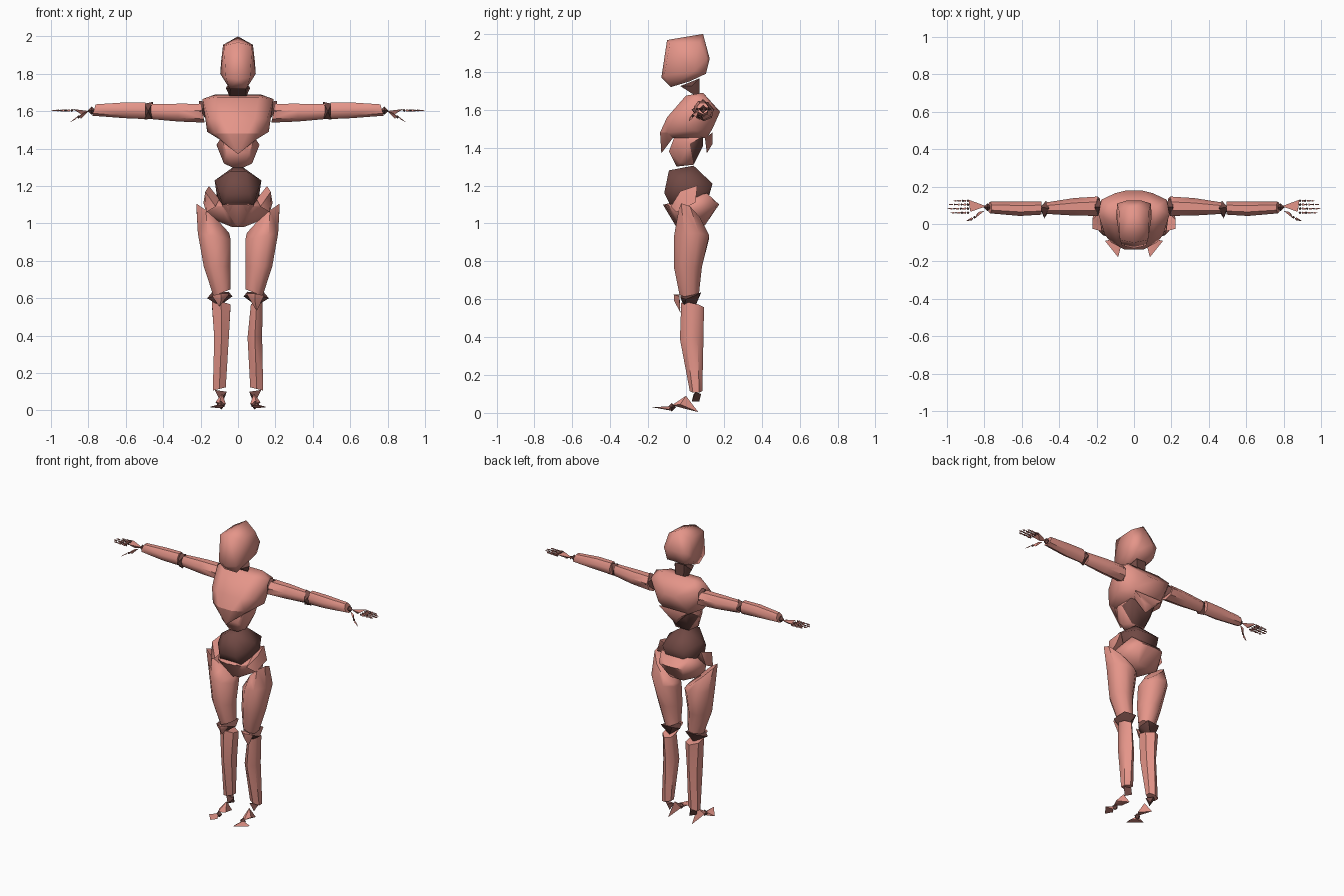
import bpy, bmesh, math
from mathutils import Vector


def material(name, rgb):
    m = bpy.data.materials.new(name)
    m.diffuse_color = (*rgb, 1)
    return m


SKIN = material("salmon_clay", (0.78, 0.30, 0.25))
JOINT = material("dark_brown_joint", (0.165, 0.067, 0.058))


def finish(name, bm, mat, angle=50):
    bmesh.ops.recalc_face_normals(bm, faces=bm.faces)
    me = bpy.data.meshes.new(name)
    bm.to_mesh(me)
    bm.free()
    me.materials.append(mat)
    me.shade_smooth()
    me.set_sharp_from_angle(angle=math.radians(angle))
    ob = bpy.data.objects.new(name, me)
    bpy.context.collection.objects.link(ob)
    return ob


def hull(name, pts, mirror=True, angle=50, mat=SKIN):
    """Faceted block around a few corner points, optionally symmetric in x."""
    bm = bmesh.new()
    allp = set(pts)
    if mirror:
        allp |= {(-x, y, z) for x, y, z in pts}
    for p in sorted(allp):
        bm.verts.new(p)
    bmesh.ops.convex_hull(bm, input=bm.verts)
    junk = [v for v in bm.verts if not v.link_faces]
    bmesh.ops.delete(bm, geom=junk, context='VERTS')
    return finish(name, bm, mat, angle)


def loft(name, sections, sides=7, mat=SKIN):
    """Skin rings given as (centre, half axis a, half axis b)."""
    bm = bmesh.new()
    rings = []
    for c, a, b in sections:
        c, a, b = Vector(c), Vector(a), Vector(b)
        rings.append([bm.verts.new(c + a * math.cos(t) + b * math.sin(t))
                      for t in (2 * math.pi * (i + 0.5) / sides for i in range(sides))])
    for r, q in zip(rings, rings[1:]):
        for i in range(sides):
            j = (i + 1) % sides
            bm.faces.new((r[i], r[j], q[j], q[i]))
    bm.faces.new(rings[0][::-1])
    bm.faces.new(rings[-1])
    return finish(name, bm, mat)


def knuckle(name, c, r):
    """Small dark eight-sided joint."""
    x, y, z = c
    hull(name, [(x + r, y, z), (x - r, y, z), (x, y + r, z), (x, y - r, z),
                (x, y, z + r), (x, y, z - r)], False, 20, JOINT)


# Head and neck
hull("head", [(0, .09, 2.0), (.08, .07, 1.955), (.075, -.085, 1.95), (0, -.10, 1.968),
              (.095, .04, 1.80), (.09, .11, 1.87), (.07, .105, 1.79), (.065, -.115, 1.78),
              (0, -.13, 1.77), (.045, -.08, 1.72), (.05, .02, 1.75), (.04, .125, 1.87)], angle=75)
hull("neck", [(.065, .03, 1.725), (.04, -.03, 1.725), (.035, .07, 1.765),
              (.045, .04, 1.68), (.03, .07, 1.67)], mat=JOINT)

# Chest with front and back wedges
hull("chest", [(.19, .05, 1.665), (.175, .13, 1.64), (.12, .09, 1.69), (.11, 0, 1.675),
               (.10, .165, 1.60), (.04, .18, 1.59), (.155, -.06, 1.56), (.165, .05, 1.49),
               (.09, -.10, 1.56), (.12, -.10, 1.48), (.05, -.137, 1.48), (.10, -.07, 1.45),
               (.08, .11, 1.45), (.11, .14, 1.50)], angle=60)
hull("chest_front_wedge", [(.12, -.10, 1.48), (.05, -.137, 1.48), (.10, -.07, 1.45), (0, -.13, 1.37)])
hull("chest_back_wedge", [(.11, .14, 1.48), (.08, .10, 1.45), (.03, .14, 1.42), (0, .11, 1.37)])

# Abdomen, dark on the spine side
abdomen = hull("abdomen", [(.09, -.06, 1.46), (.09, .09, 1.46), (.115, .02, 1.42),
                           (.06, -.09, 1.38), (.075, -.03, 1.32), (.03, -.05, 1.30),
                           (.05, .04, 1.31), (.06, .09, 1.41)])
abdomen.data.materials.append(JOINT)
for face in abdomen.data.polygons:
    face.material_index = int(face.normal.y > 0.4)

# Waist joint and pelvis
hull("waist", [(.02, .04, 1.305), (.04, -.09, 1.28), (.125, 0, 1.23), (.11, -.06, 1.19),
               (.06, -.115, 1.16), (.08, .14, 1.21), (.11, .07, 1.13), (.05, .10, 1.07),
               (.08, -.08, 1.09)], angle=60, mat=JOINT)
hull("pelvis", [(.15, -.01, 1.10), (.165, .03, 1.06), (.09, .165, 1.10), (.03, .175, 1.10),
                (.11, .11, 1.16), (.09, -.08, 1.09), (.05, -.115, 1.10), (.03, -.03, .98),
                (.05, .10, .99), (.13, .06, 1.02)], angle=60)
hull("pelvis_front_wedge", [(.085, -.10, 1.10), (0, -.122, 1.10), (0, -.05, .98), (.07, -.02, 1.05)])

for s, side in ((-1, "left"), (1, "right")):
    # Hip blades
    hull(side + "_hip", [(s * .175, -.03, 1.17), (s * .155, .06, 1.20), (s * .10, .02, 1.13),
                         (s * .17, -.05, 1.06), (s * .185, .05, 1.11), (s * .12, -.08, 1.09)], False)
    # Thigh, cut at a slant where it meets the hip
    loft(side + "_thigh", [
        ((s * .135, .03, 1.02), (s * .095, -.035, .085), (0, .06, -.02)),
        ((s * .127, .03, .93), (s * .095, 0, .02), (0, .10, 0)),
        ((s * .112, .01, .77), (s * .077, 0, 0), (0, .08, 0)),
        ((s * .085, .017, .63), (s * .05, 0, -.02), (0, .055, 0))], 8)
    # Knee joint and kneecap
    low = .53 if s > 0 else .555
    hull(side + "_knee", [(s * .03, .02, .61), (s * .165, .0, .60), (s * .13, -.03, .61),
                          (s * .06, -.03, .62), (s * .05, .08, .635), (s * .14, .075, .63),
                          (s * .10, -.01, .56), (s * .09, .05, .565)], False, mat=JOINT)
    hull(side + "_kneecap", [(s * .045, -.035, .625), (s * .14, -.035, .615), (s * .09, -.065, .625),
                             (s * .09, -.062, .59), (s * .10, -.03, low)], False)
    # Shin
    top_c, mid_c = (.10, .09) if s > 0 else (.09, .088)
    top_r = .036 if s > 0 else .058
    loft(side + "_shin", [
        ((s * top_c, .035, .57), (s * top_r, 0, .01), (0, .06, -.012)),
        ((s * mid_c, .03, .39), (s * .045, 0, 0), (0, .062, 0)),
        ((s * .10, .053, .115), (s * .04, 0, -.01), (0, .033, 0))], 6)
    # Ankle joint
    hull(side + "_ankle", [(s * .06, .04, .10), (s * .125, .05, .11), (s * .09, .08, .10),
                           (s * .10, .03, .06), (s * .075, .07, .06)], False, mat=JOINT)
    # Foot, ball joint and toe wedges
    hull(side + "_foot", [(s * .085, 0, .09), (s * .09, .065, .004), (s * .12, -.03, .045),
                          (s * .065, -.04, .035), (s * .10, -.075, .04)], False)
    knuckle(side + "_toe_joint", (s * .09, -.075, .03), .022)
    hull(side + "_toes", [(s * .155, -.09, .018), (s * .085, -.178, .03), (s * .07, -.12, .02),
                          (s * .095, -.08, .035), (s * .10, -.08, .012)], False)

    # Shoulder joint, upper arm, elbow joint, forearm
    hull(side + "_shoulder", [(s * .15, .09, 1.65), (s * .21, .09, 1.655), (s * .205, .04, 1.60),
                              (s * .205, .15, 1.60), (s * .16, .09, 1.545)], False, mat=JOINT)
    loft(side + "_upper_arm", [
        ((s * .19, .095, 1.592), (s * .012, 0, .053), (0, .053, 0)),
        ((s * .32, .092, 1.595), (0, 0, .05), (0, .048, 0)),
        ((s * .465, .085, 1.60), (0, 0, .042), (0, .032, 0))])
    hull(side + "_elbow", [(s * .455, .085, 1.65), (s * .50, .09, 1.64), (s * .48, .03, 1.60),
                           (s * .47, .125, 1.60), (s * .46, .06, 1.56), (s * .50, .08, 1.555)],
         False, mat=JOINT)
    loft(side + "_forearm", [
        ((s * .495, .085, 1.605), (0, 0, .047), (0, .036, 0)),
        ((s * .61, .082, 1.607), (0, 0, .044), (0, .04, 0)),
        ((s * .77, .088, 1.608), (s * -.01, 0, .032), (0, .032, 0))])
    # Wrist joint, palm and thumb
    knuckle(side + "_wrist", (s * .783, .09, 1.603), .022)
    hull(side + "_palm", [(s * .79, .095, 1.60), (s * .885, .13, 1.612), (s * .875, .065, 1.61),
                          (s * .84, .09, 1.585)], False)
    hull(side + "_thumb_base", [(s * .80, .07, 1.60), (s * .85, .03, 1.575), (s * .84, .055, 1.56),
                                (s * .83, .065, 1.59)], False)
    knuckle(side + "_thumb_joint", (s * .853, .036, 1.569), .009)
    hull(side + "_thumb_tip", [(s * .86, .03, 1.572), (s * .90, .015, 1.54), (s * .87, .035, 1.555),
                               (s * .865, .02, 1.56)], False)
    # Fingers: dark knuckles between tapering bones
    for f, (y, length) in enumerate(((.06, .095), (.082, .112), (.104, .105), (.124, .08))):
        for k in range(3):
            x0 = .888 + length * k / 3
            x1 = x0 + length * .3
            r = .0085 - .0015 * k
            tag = f"{side}_finger_{f + 1}"
            knuckle(f"{tag}_knuckle_{k + 1}", (s * x0, y, 1.604), r)
            loft(f"{tag}_bone_{k + 1}", [
                ((s * (x0 + .009), y, 1.604), (0, 0, r), (0, r, 0)),
                ((s * x1, y, 1.603), (0, 0, r * .45), (0, r * .45, 0))], 4)
